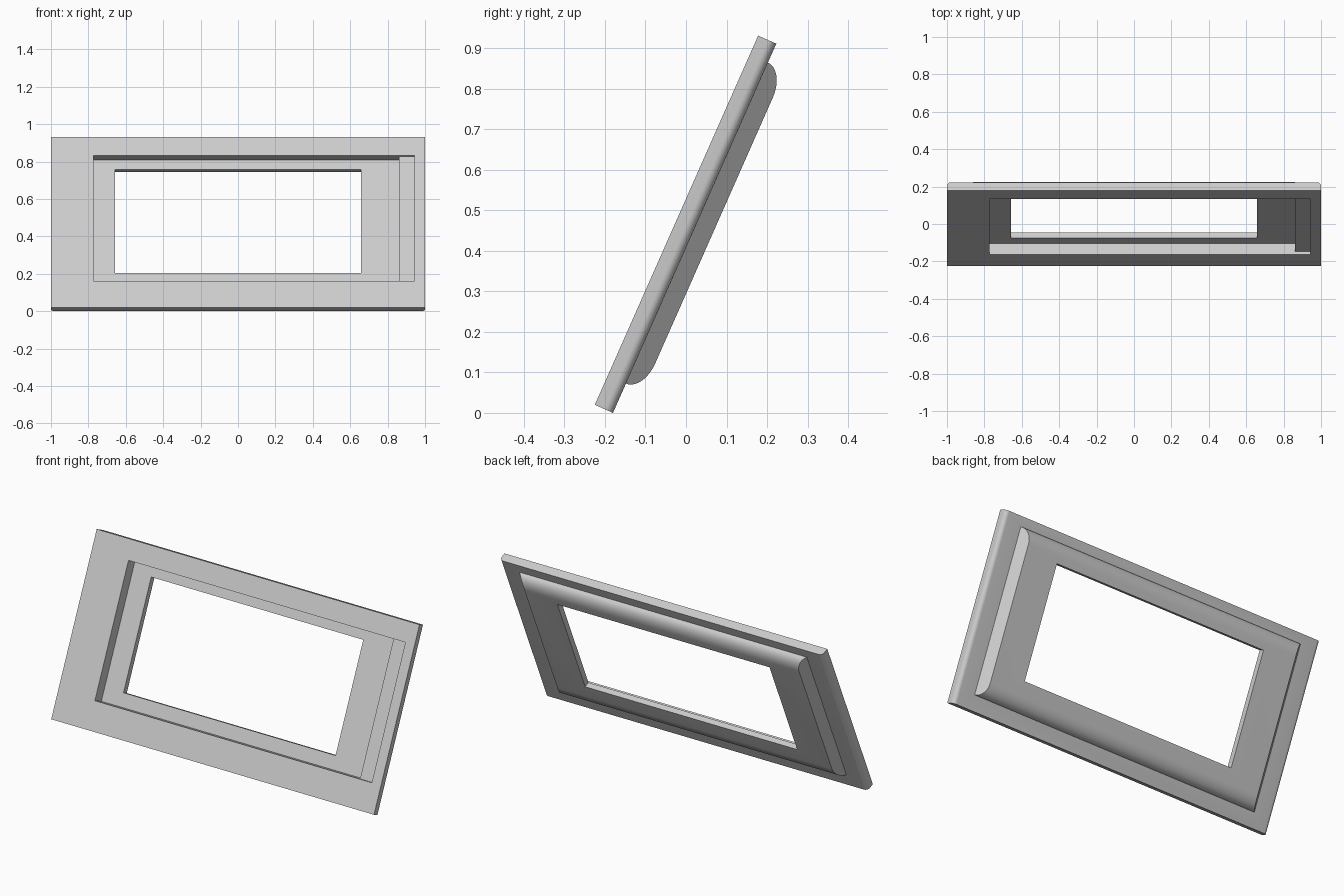
import bpy, bmesh, math
from mathutils import Matrix

if "Cube" in bpy.data.objects:
    bpy.data.objects.remove(bpy.data.objects["Cube"], do_unlink=True)

grey = bpy.data.materials.new("light_grey")
grey.use_nodes = True
COLOUR = (0.6, 0.6, 0.6, 1)
grey.diffuse_color = COLOUR
grey.node_tree.nodes["Principled BSDF"].inputs["Base Color"].default_value = COLOUR


# Parts are built upright (x across, y thickness, z height) and leaned back at the end
def loft(name, ring_a, ring_b):
    """Closed solid between two matching rings of points."""
    bm = bmesh.new()
    a = [bm.verts.new(p) for p in ring_a]
    b = [bm.verts.new(p) for p in ring_b]
    n = len(a)
    bm.faces.new(a)
    bm.faces.new(b[::-1])
    for i in range(n):
        j = (i + 1) % n
        bm.faces.new((a[j], a[i], b[i], b[j]))
    bmesh.ops.recalc_face_normals(bm, faces=bm.faces)
    mesh = bpy.data.meshes.new(name)
    bm.to_mesh(mesh)
    bm.free()
    mesh.materials.append(grey)
    obj = bpy.data.objects.new(name, mesh)
    bpy.context.collection.objects.link(obj)
    return obj


def box(name, x0, x1, y0, y1, z0, z1):
    ring = [(x0, y0), (x1, y0), (x1, y1), (x0, y1)]
    return loft(name, [(x, y, z0) for x, y in ring], [(x, y, z1) for x, y in ring])


def combine(target, other, operation):
    mod = target.modifiers.new(operation.lower(), "BOOLEAN")
    mod.operation, mod.solver, mod.object = operation, "EXACT", other
    bpy.context.view_layer.objects.active = target
    bpy.ops.object.modifier_apply(modifier=mod.name)
    bpy.data.objects.remove(other, do_unlink=True)


def arc(cx, cy, rx, ry, start, end, steps=10):
    angles = [math.radians(start + (end - start) * i / steps) for i in range(steps + 1)]
    return [(cx + rx * math.cos(t), cy + ry * math.sin(t)) for t in angles]


# Flat plate with rounded rear side edges
THICK, ROUND, HALF = 0.049, 0.022, 0.498
outline = [(-1, 0), (1, 0)]
outline += arc(1 - ROUND, THICK - ROUND, ROUND, ROUND, 0, 90)
outline += arc(ROUND - 1, THICK - ROUND, ROUND, ROUND, 90, 180)
panel = loft("window_panel", [(x, y, -HALF) for x, y in outline],
             [(x, y, HALF) for x, y in outline])

# Raised rear housing: rounded top and bottom, slanted ends
BACK = 0.095
rise = BACK - THICK
profile = [(0.447, 0.03)] + arc(0.373, THICK, 0.074, rise, 0, 90)
profile += arc(-0.345, THICK, 0.074, rise, 90, 180) + [(-0.419, 0.03)]


def housing_end(side):
    return [(side * (0.89 - 0.85 * (w - THICK)), w, u) for u, w in profile]


combine(panel, loft("rear_housing", housing_end(-1), housing_end(1)), "UNION")

# Front recess, shallow side step and window opening
combine(panel, box("recess_cutter", -0.773, 0.86, -0.1, 0.063, -0.344, 0.391), "DIFFERENCE")
combine(panel, box("step_cutter", 0.7, 0.943, -0.1, 0.016, -0.344, 0.391), "DIFFERENCE")
combine(panel, box("opening_cutter", -0.657, 0.657, -0.1, 0.2, -0.27, 0.336), "DIFFERENCE")

# Lean the panel back and rest it on the floor
lean = Matrix.Rotation(math.radians(-23.86), 4, "X")
panel.data.transform(Matrix.Translation((0, -0.0235, 0.4753)) @ lean)
bpy.ops.object.select_all(action="DESELECT")
panel.select_set(True)
bpy.context.view_layer.objects.active = panel
bpy.ops.object.shade_smooth_by_angle(angle=math.radians(30))
